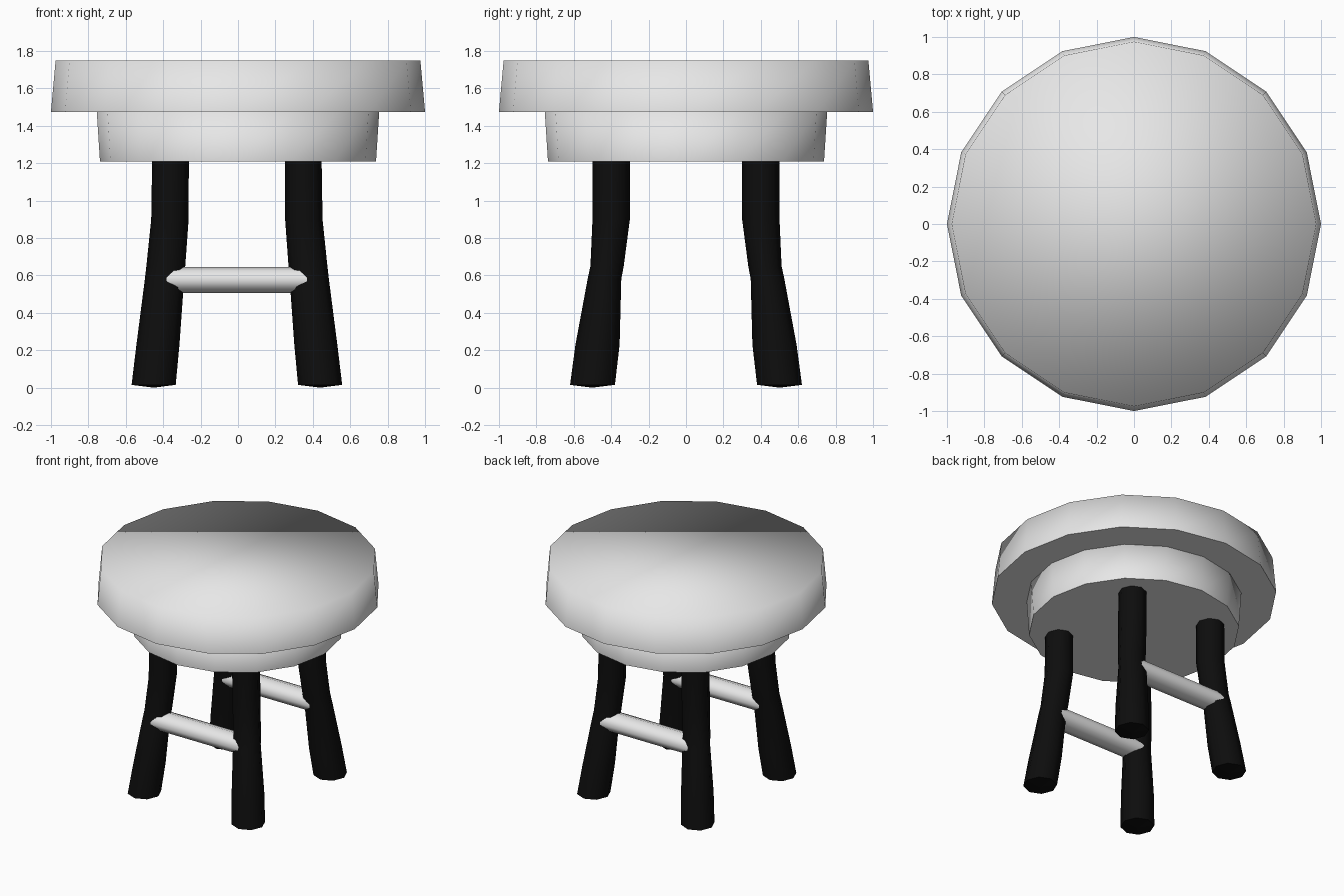
import bpy, bmesh, math
from mathutils import Vector

cube = bpy.data.objects.get("Cube")
if cube:
    bpy.data.objects.remove(cube, do_unlink=True)


def material(name, value):
    mat = bpy.data.materials.new(name)
    mat.use_nodes = True
    colour = (value, value, value, 1)
    mat.diffuse_color = colour
    mat.node_tree.nodes["Principled BSDF"].inputs["Base Color"].default_value = colour
    return mat


light_grey = material("light grey", 0.8)
black = material("black", 0.004)


def finish(name, bm, mat):
    bmesh.ops.recalc_face_normals(bm, faces=bm.faces)
    mesh = bpy.data.meshes.new(name)
    bm.to_mesh(mesh)
    bm.free()
    mesh.materials.append(mat)
    obj = bpy.data.objects.new(name, mesh)
    bpy.context.collection.objects.link(obj)
    return obj


def loft(bm, rings):
    """Join rings of points with quads; returns the vertex rings."""
    loops = [[bm.verts.new(p) for p in ring] for ring in rings]
    for a, b in zip(loops, loops[1:]):
        for i in range(len(a)):
            j = (i + 1) % len(a)
            bm.faces.new((a[i], a[j], b[j], b[i])).smooth = True
    return loops


def circle(centre, u, v, sides):
    steps = [2 * math.pi * i / sides for i in range(sides)]
    return [Vector(centre) + Vector(u) * math.cos(t) + Vector(v) * math.sin(t) for t in steps]


def disc(name, low_radius, low_z, high_radius, high_z):
    """Sixteen-sided drum: crisp underside, softly shaded top."""
    bm = bmesh.new()
    rings = [circle((0, 0, z), (r, 0, 0), (0, r, 0), 16)
             for r, z in ((low_radius, low_z), (high_radius, high_z))]
    bottom, top = loft(bm, rings)
    bm.faces.new(bottom).smooth = False
    bm.faces.new(top).smooth = True
    return finish(name, bm, light_grey)


# Seat cushion and the apron drum below it
disc("seat", 1.0, 1.475, 0.975, 1.75)
disc("apron", 0.738, 1.21, 0.755, 1.475)

# Leg path: x, y, z, radius in x, radius in y
LEG = ((0.355, 0.40, 1.22, 0.098, 0.10),
       (0.358, 0.40, 0.90, 0.100, 0.10),
       (0.380, 0.422, 0.65, 0.104, 0.089),
       (0.387, 0.436, 0.58, 0.105, 0.090),
       (0.422, 0.473, 0.23, 0.115, 0.118),
       (0.445, 0.50, 0.015, 0.118, 0.12))
SHIFT = -0.006


def leg(name, sx, sy):
    bm = bmesh.new()
    rings = [circle((sx * x + SHIFT, sy * y, z), (rx, 0, 0), (0, ry, 0), 8)
             for x, y, z, rx, ry in LEG]
    foot = loft(bm, rings)[-1]
    # Slightly domed foot
    tip = bm.verts.new((sx * LEG[-1][0] + SHIFT, sy * LEG[-1][1], 0))
    for i in range(8):
        bm.faces.new((foot[i], foot[(i + 1) % 8], tip)).smooth = False
    finish(name, bm, black)


def rung(name, sy):
    # Full-width crossbar whose ends wrap into the legs
    bm = bmesh.new()
    rings = [circle((x + SHIFT, sy * 0.436, 0.576), (0, 0.091, 0), (0, 0, 0.07), 8)
             for x in (-0.375, 0.375)]
    loft(bm, rings)
    finish(name, bm, light_grey)


for end, sy in (("front", -1), ("back", 1)):
    for side, sx in (("left", 1), ("right", -1)):
        leg(f"{end}_{side}_leg", sx, sy)
    rung(f"{end}_rung", sy)
